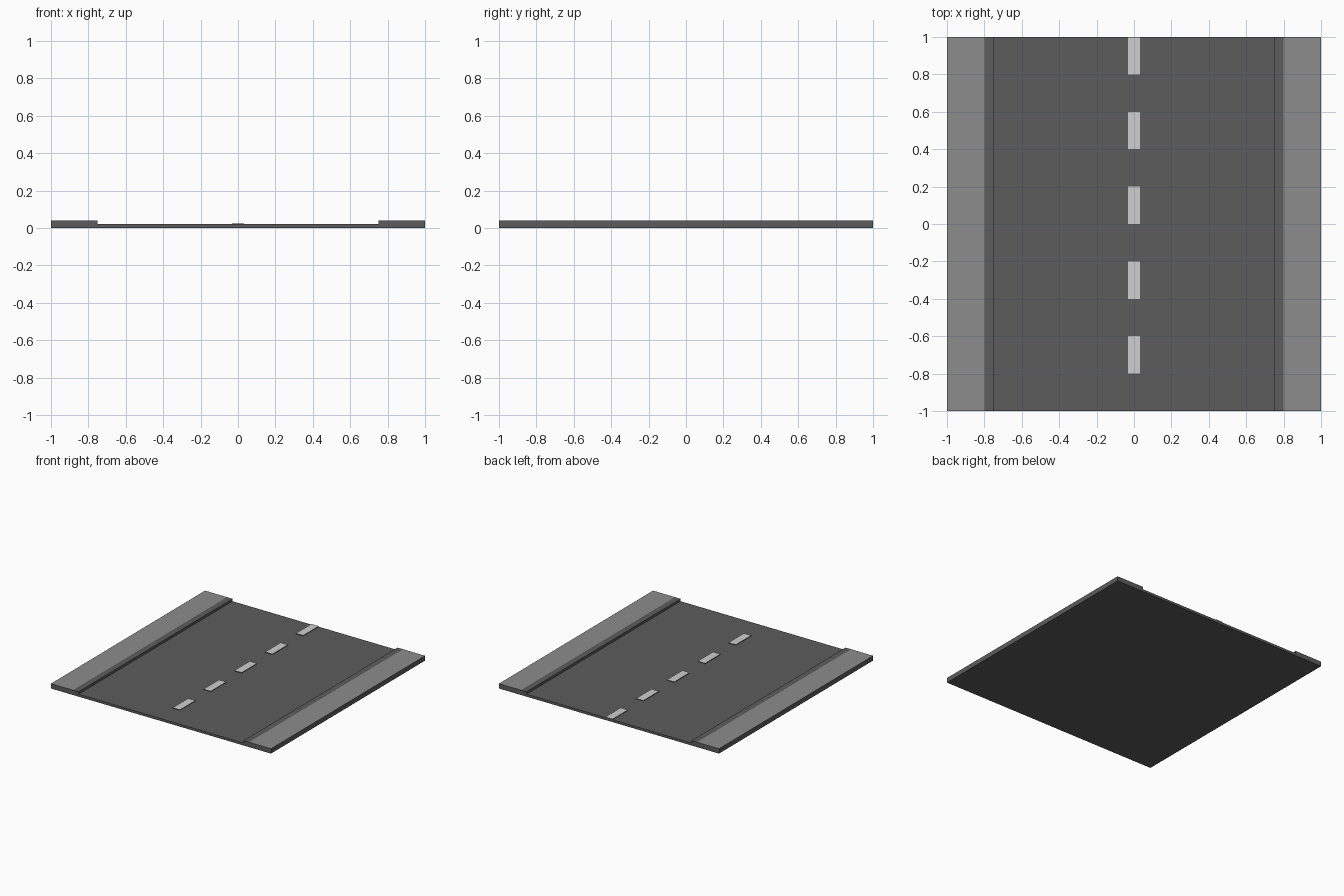
import bpy
import bmesh

cube = bpy.data.objects.get("Cube")
if cube:
    bpy.data.objects.remove(cube, do_unlink=True)


def material(name, grey):
    mat = bpy.data.materials.new(name)
    mat.use_nodes = True
    colour = (grey, grey, grey, 1)
    mat.diffuse_color = colour
    bsdf = mat.node_tree.nodes["Principled BSDF"]
    bsdf.inputs["Base Color"].default_value = colour
    bsdf.inputs["Roughness"].default_value = 0.9
    return mat


asphalt = material("dark asphalt", 0.107)
paving = material("pale paving", 0.265)
paint = material("white paint", 0.62)


def extrude_profile(name, profile, y0, y1, mats, is_light):
    """Extrude an x-z outline along y; top faces passing the rule get the second material."""
    bm = bmesh.new()
    face = bm.faces.new([bm.verts.new((x, y0, z)) for x, z in profile])
    side = bmesh.ops.extrude_face_region(bm, geom=[face])
    new_verts = [g for g in side["geom"] if isinstance(g, bmesh.types.BMVert)]
    bmesh.ops.translate(bm, verts=new_verts, vec=(0, y1 - y0, 0))
    if not any(f.calc_center_median().y < y0 + 1e-5 for f in bm.faces):
        bm.faces.new([v for v in bm.verts if v.co.y < y0 + 1e-5])
    bmesh.ops.recalc_face_normals(bm, faces=bm.faces)
    for f in bm.faces:
        if f.normal.z > 0.9 and is_light(abs(f.calc_center_median().x)):
            f.material_index = 1
    mesh = bpy.data.meshes.new(name)
    bm.to_mesh(mesh)
    bm.free()
    for m in mats:
        mesh.materials.append(m)
    obj = bpy.data.objects.new(name, mesh)
    bpy.context.collection.objects.link(obj)
    return obj


ROAD, WALK, DASH = 0.02, 0.04, 0.025

# Roadway slab
extrude_profile("roadway", [(-0.75, 0), (0.75, 0), (0.75, ROAD), (-0.75, ROAD)],
                -1, 1, [asphalt], lambda x: False)

# Raised pavements: dark kerb strip on the inside, pale paving outside
for side, label in ((1, "left"), (-1, "right")):
    outline = [(0.75, 0), (1, 0), (1, WALK), (0.8, WALK), (0.75, WALK)]
    extrude_profile(label + "_pavement", [(side * x, z) for x, z in outline],
                    -1, 1, [asphalt, paving], lambda x: x > 0.8)

# Dashed centre line
for i in range(5):
    y = -0.8 + 0.4 * i
    extrude_profile(f"lane_dash_{i + 1}",
                    [(-0.033, ROAD), (0.033, ROAD), (0.033, DASH), (-0.033, DASH)],
                    y, y + 0.2, [asphalt, paint], lambda x: True)
